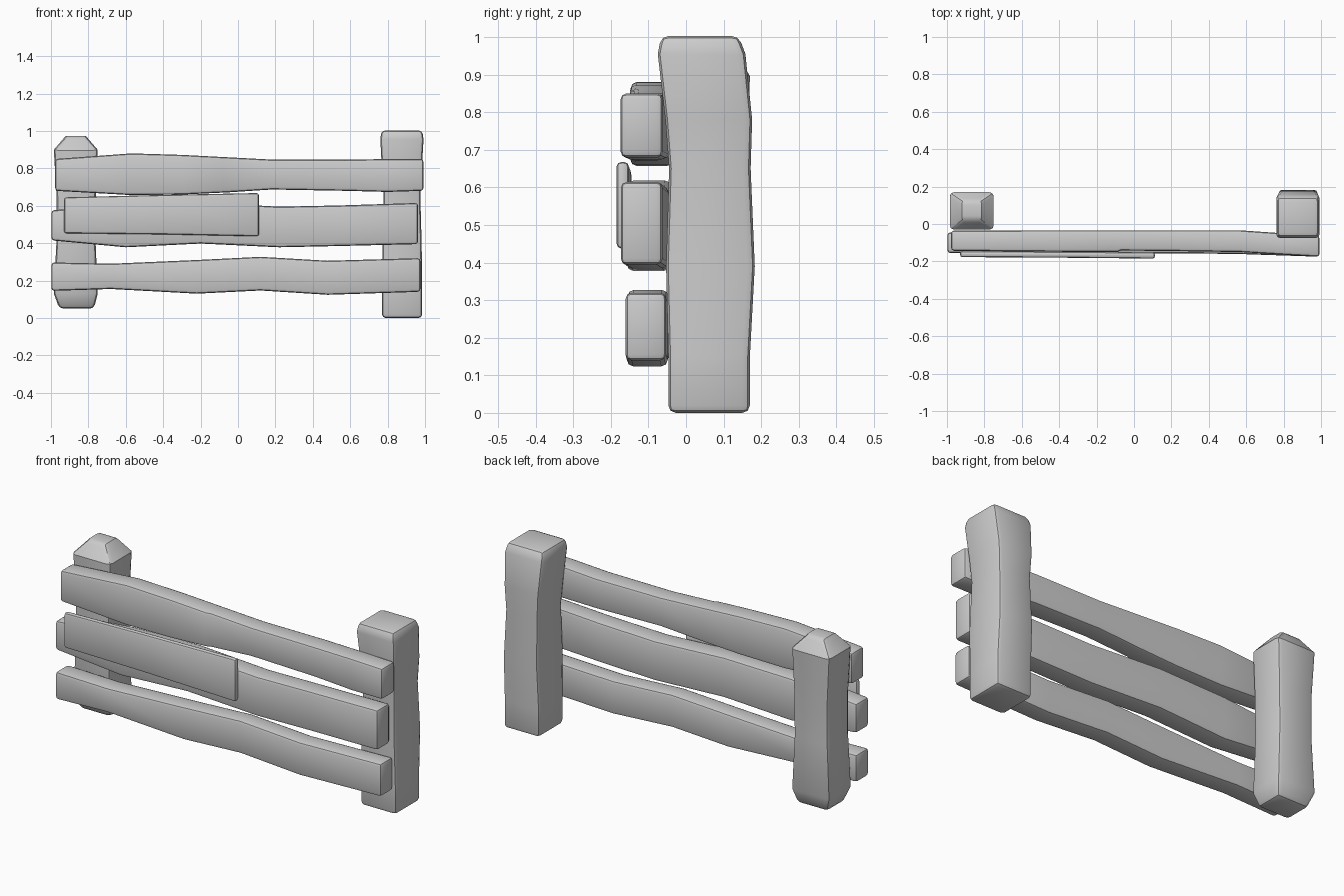
import bpy, bmesh


def loft(name, sections, axis, bevel):
    """Skin rectangular sections along an axis, then round the hard edges.
    axis 'x': (x, y0, y1, z0, z1)    axis 'z': (z, x0, x1, y0, y1)"""
    bm = bmesh.new()
    rings = []
    for t, a0, a1, b0, b1 in sections:
        corners = [(a0, b0), (a1, b0), (a1, b1), (a0, b1)]
        rings.append([bm.verts.new((t, a, b) if axis == 'x' else (a, b, t))
                      for a, b in corners])
    for lower, upper in zip(rings, rings[1:]):
        for i in range(4):
            j = (i + 1) % 4
            bm.faces.new((lower[i], lower[j], upper[j], upper[i]))
    bm.faces.new(rings[0][::-1])
    bm.faces.new(rings[-1])
    bmesh.ops.recalc_face_normals(bm, faces=bm.faces)
    hard = [e for e in bm.edges if e.calc_face_angle(0) > 0.9]
    bmesh.ops.bevel(bm, geom=hard, offset=bevel, offset_type='OFFSET',
                    segments=2, profile=0.5, affect='EDGES', clamp_overlap=True)
    mesh = bpy.data.meshes.new(name)
    bm.to_mesh(mesh)
    bm.free()
    obj = bpy.data.objects.new(name, mesh)
    bpy.context.collection.objects.link(obj)
    bpy.ops.object.select_all(action='DESELECT')
    obj.select_set(True)
    bpy.context.view_layer.objects.active = obj
    bpy.ops.object.shade_smooth_by_angle(angle=0.5)
    return obj


# Posts: hewn timbers, the left one tapered at both ends
loft("left_post", [
    (0.05, -0.955, -0.77, -0.005, 0.145),
    (0.13, -0.985, -0.75, -0.03, 0.17),
    (0.42, -0.97, -0.762, -0.028, 0.165),
    (0.65, -0.97, -0.76, -0.028, 0.165),
    (0.90, -0.985, -0.75, -0.03, 0.17),
    (0.975, -0.92, -0.815, 0.02, 0.125)], 'z', 0.022)

loft("right_post", [
    (0.0, 0.77, 0.985, -0.047, 0.17),
    (0.15, 0.77, 0.985, -0.047, 0.17),
    (0.39, 0.773, 0.982, -0.053, 0.183),
    (0.65, 0.778, 0.975, -0.045, 0.172),
    (0.78, 0.77, 0.982, -0.055, 0.176),
    (0.955, 0.761, 0.992, -0.075, 0.158),
    (1.003, 0.767, 0.985, -0.066, 0.14)], 'z', 0.02)

# Rails: long wavy planks fixed to the front of the posts
loft("top_rail", [
    (-0.978, -0.143, -0.035, 0.68, 0.85),
    (-0.57, -0.147, -0.034, 0.657, 0.88),
    (-0.30, -0.149, -0.034, 0.66, 0.872),
    (-0.09, -0.150, -0.034, 0.67, 0.861),
    (-0.07, -0.142, -0.034, 0.671, 0.860),
    (0.18, -0.144, -0.034, 0.687, 0.847),
    (0.57, -0.150, -0.034, 0.68, 0.846),
    (0.80, -0.164, -0.05, 0.674, 0.85),
    (0.992, -0.175, -0.062, 0.68, 0.85)], 'x', 0.016)

loft("middle_rail", [
    (-0.998, -0.155, -0.045, 0.415, 0.575),
    (-0.60, -0.155, -0.042, 0.378, 0.61),
    (-0.20, -0.156, -0.04, 0.398, 0.618),
    (0.22, -0.157, -0.042, 0.378, 0.595),
    (0.55, -0.160, -0.047, 0.385, 0.602),
    (0.963, -0.174, -0.063, 0.395, 0.615)], 'x', 0.016)

loft("bottom_rail", [
    (-0.998, -0.155, -0.045, 0.145, 0.297),
    (-0.68, -0.155, -0.045, 0.155, 0.29),
    (-0.22, -0.155, -0.047, 0.130, 0.31),
    (0.12, -0.155, -0.048, 0.147, 0.327),
    (0.48, -0.157, -0.049, 0.124, 0.306),
    (0.975, -0.161, -0.053, 0.14, 0.32)], 'x', 0.016)

# Thin repair board over the middle rail
loft("repair_board", [
    (-0.93, -0.177, -0.145, 0.453, 0.645),
    (-0.40, -0.180, -0.148, 0.447, 0.658),
    (0.112, -0.185, -0.152, 0.437, 0.668)], 'x', 0.013)
